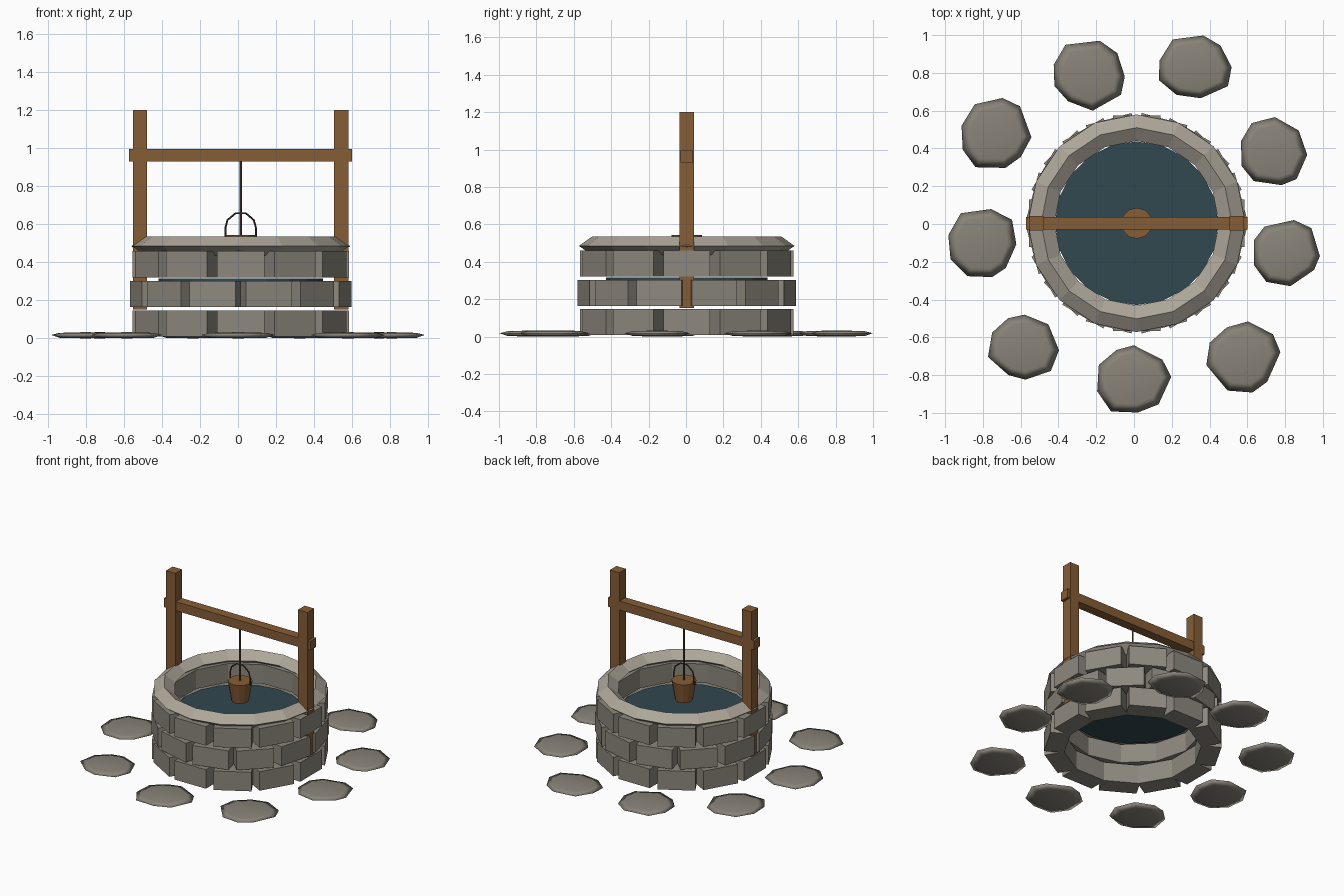
import bpy, bmesh, math, random
from mathutils import Matrix, Vector

if "Cube" in bpy.data.objects:
    bpy.data.objects.remove(bpy.data.objects["Cube"])

random.seed(4)
CX, CY = 0.014, 0.004      # well axis


def material(name, rgb):
    m = bpy.data.materials.new(name)
    m.diffuse_color = (*rgb, 1)
    m.use_nodes = True
    m.node_tree.nodes["Principled BSDF"].inputs["Base Color"].default_value = m.diffuse_color
    return m


BLOCK = material("wall_stone", (0.27, 0.25, 0.21))
CAP = material("cap_stone", (0.42, 0.38, 0.32))
PAVE = material("paving_stone", (0.25, 0.23, 0.19))
WOOD = material("wood", (0.24, 0.11, 0.037))
WATER = material("water", (0.03, 0.065, 0.08))
IRON = material("iron", (0.05, 0.04, 0.035))
ROPE = material("rope", (0.10, 0.075, 0.045))


def finish(name, bm, mat, smooth=False):
    bmesh.ops.recalc_face_normals(bm, faces=bm.faces)
    me = bpy.data.meshes.new(name)
    bm.to_mesh(me)
    bm.free()
    me.materials.append(mat)
    if smooth:
        me.shade_smooth()
    ob = bpy.data.objects.new(name, me)
    bpy.context.collection.objects.link(ob)
    return ob


def add_box(bm, center, size, angle=0.0):
    m = (Matrix.Translation(center) @ Matrix.Rotation(angle, 4, 'Z')
         @ Matrix.Diagonal((*size, 1)))
    bmesh.ops.create_cube(bm, size=1, matrix=m)


def box(name, center, size, mat):
    bm = bmesh.new()
    add_box(bm, center, size)
    return finish(name, bm, mat)


def cone(name, z0, z1, r0, r1, sides, mat):
    bm = bmesh.new()
    bmesh.ops.create_cone(bm, cap_ends=True, segments=sides, radius1=r0, radius2=r1,
                          depth=z1 - z0,
                          matrix=Matrix.Translation((CX, CY, (z0 + z1) / 2)))
    return finish(name, bm, mat)


# Three staggered courses of twelve blocks
for course, z in enumerate((0.078, 0.233, 0.39)):
    bm = bmesh.new()
    for i in range(12):
        a = math.radians(30 * i + 15 * (course % 2))
        add_box(bm, (CX + 0.503 * math.cos(a), CY + 0.503 * math.sin(a), z),
                (0.135, 0.25, 0.138), a)
    finish(f"wall_course_{course + 1}", bm, BLOCK)

# Cap ring with a diamond cross-section
bm = bmesh.new()
section = [(0.576, 0.485), (0.506, 0.535), (0.436, 0.485), (0.506, 0.435)]
rings = []
for i in range(16):
    a = math.tau * i / 16
    rings.append([bm.verts.new((CX + r * math.cos(a), CY + r * math.sin(a), z))
                  for r, z in section])
for i in range(16):
    p, q = rings[i], rings[(i + 1) % 16]
    for k in range(4):
        bm.faces.new((p[k], q[k], q[(k + 1) % 4], p[(k + 1) % 4]))
finish("cap_ring", bm, CAP)

# Water surface
cone("water", 0.302, 0.315, 0.433, 0.433, 20, WATER)

# Timber frame
for side, name in ((-1, "left_post"), (1, "right_post")):
    box(name, (CX + side * 0.53, CY, 0.677), (0.076, 0.076, 1.05), WOOD)
box("cross_beam", (CX, CY, 0.963), (1.174, 0.068, 0.065), WOOD)

# Rope and bucket
cone("rope", 0.53, 0.94, 0.006, 0.006, 8, ROPE)
cone("bucket", 0.40, 0.543, 0.058, 0.082, 12, WOOD)

# Bucket handle: thin tube along an arch
bm = bmesh.new()
path = [(-0.08, 0.53)]
path += [(0.08 * math.cos(math.radians(d)), 0.583 + 0.08 * math.sin(math.radians(d)))
         for d in (180, 150, 110, 70, 30, 0)]
path += [(0.08, 0.53)]
tubes = []
for i, (x, z) in enumerate(path):
    a, b = path[max(i - 1, 0)], path[min(i + 1, len(path) - 1)]
    t = Vector((b[0] - a[0], 0, b[1] - a[1])).normalized()
    n = Vector((t.z, 0, -t.x))
    c = Vector((CX + x, CY, z))
    tubes.append([bm.verts.new(c + 0.005 * (math.cos(k * math.tau / 6) * n
                               + math.sin(k * math.tau / 6) * Vector((0, 1, 0))))
                  for k in range(6)])
for p, q in zip(tubes, tubes[1:]):
    for k in range(6):
        bm.faces.new((p[k], p[(k + 1) % 6], q[(k + 1) % 6], q[k]))
bm.faces.new(tubes[0])
bm.faces.new(tubes[-1])
finish("bucket_handle", bm, IRON)

# Nine loose paving stones: centre x, centre y, half width, half depth
STONES = [(-0.237, 0.785, 0.188, 0.185), (0.324, 0.832, 0.193, 0.166),
          (0.742, 0.386, 0.175, 0.180), (0.809, -0.154, 0.175, 0.175),
          (0.579, -0.704, 0.196, 0.188), (0.001, -0.820, 0.196, 0.178),
          (-0.585, -0.652, 0.188, 0.172), (-0.803, -0.101, 0.180, 0.180),
          (-0.728, 0.482, 0.185, 0.185)]
for n, (x, y, hx, hy) in enumerate(STONES):
    pts = []
    for i in range(9):
        a = math.tau * (i + random.uniform(-0.2, 0.2)) / 9 + n * 0.7
        r = random.uniform(0.94, 1.06)
        pts.append((r * math.cos(a), r * math.sin(a)))
    lo = [min(p[k] for p in pts) for k in (0, 1)]
    hi = [max(p[k] for p in pts) for k in (0, 1)]
    pts = [[2 * (p[k] - lo[k]) / (hi[k] - lo[k]) - 1 for k in (0, 1)] for p in pts]
    bm = bmesh.new()
    layers = [[bm.verts.new((x + px * s * hx, y + py * s * hy, z)) for px, py in pts]
              for s, z in ((0.75, 0.003), (1, 0.018), (0.75, 0.029))]
    for p, q in zip(layers, layers[1:]):
        for k in range(9):
            bm.faces.new((p[k], p[(k + 1) % 9], q[(k + 1) % 9], q[k]))
    for ring, z in ((layers[0], 0.0), (layers[2], 0.033)):
        tip = bm.verts.new((x, y, z))
        for k in range(9):
            bm.faces.new((ring[k], ring[(k + 1) % 9], tip))
    finish(f"paving_stone_{n + 1}", bm, PAVE, smooth=True)
